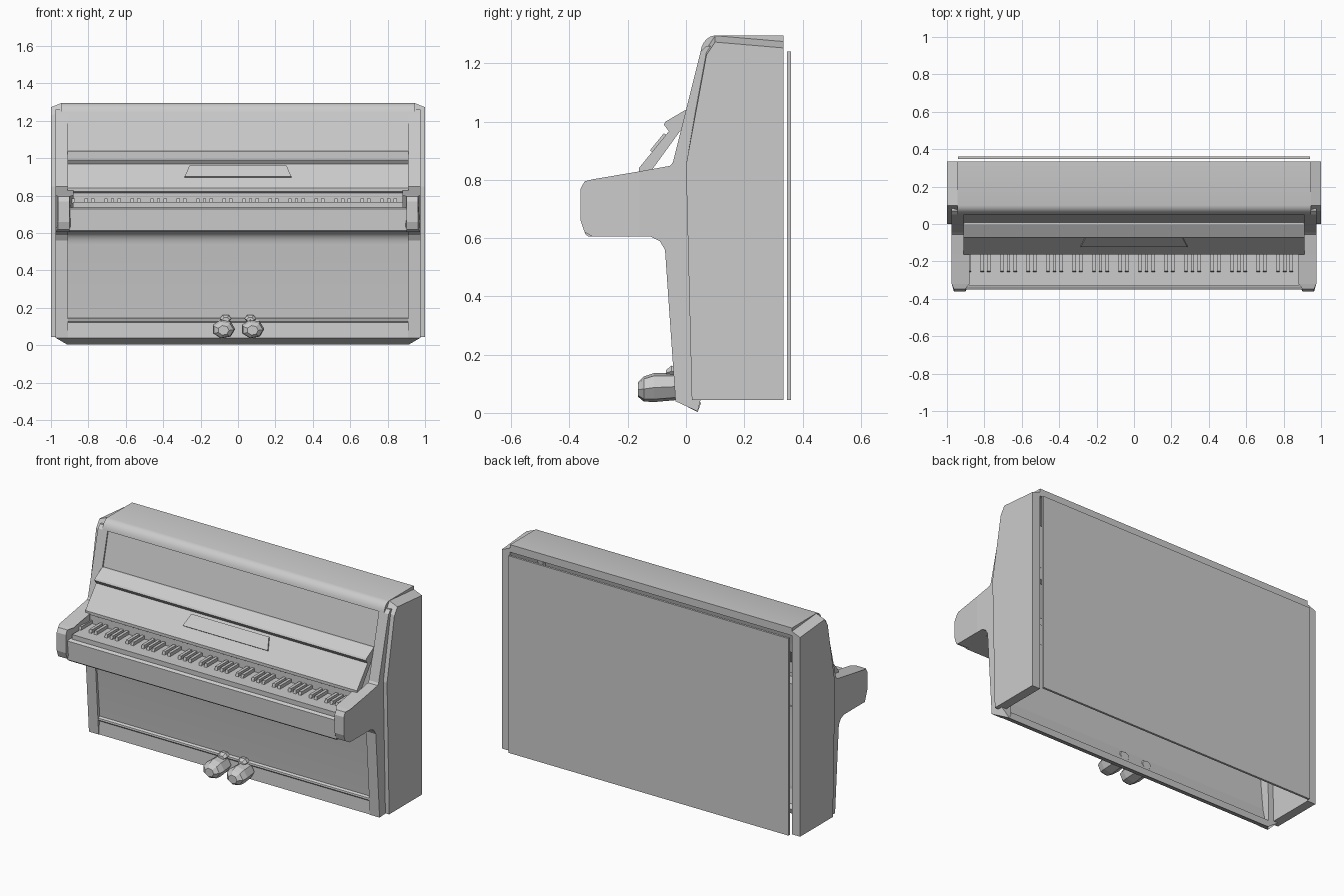
import bpy, bmesh, math
from mathutils import Vector

if "Cube" in bpy.data.objects:
    bpy.data.objects.remove(bpy.data.objects["Cube"])

mat = bpy.data.materials.new("plain_grey")
mat.diffuse_color = (0.6, 0.6, 0.6, 1)
mat.use_nodes = True
mat.node_tree.nodes["Principled BSDF"].inputs["Base Color"].default_value = mat.diffuse_color


def finish(name, bm, smooth=False):
    bmesh.ops.recalc_face_normals(bm, faces=bm.faces)
    me = bpy.data.meshes.new(name)
    bm.to_mesh(me)
    bm.free()
    me.materials.append(mat)
    ob = bpy.data.objects.new(name, me)
    bpy.context.collection.objects.link(ob)
    if smooth:
        bpy.ops.object.select_all(action='DESELECT')
        ob.select_set(True)
        bpy.context.view_layer.objects.active = ob
        bpy.ops.object.shade_smooth_by_angle(angle=math.radians(40))
    return ob


def prism(name, profile, x0, x1, smooth=False, tweak=None):
    """Extrude a (y, z) profile along x; tweak moves single corners."""
    bm = bmesh.new()
    a = [bm.verts.new((x0, y, z)) for y, z in profile]
    b = [bm.verts.new((x1, y, z)) for y, z in profile]
    bm.faces.new(a)
    bm.faces.new(b)
    n = len(profile)
    for i in range(n):
        j = (i + 1) % n
        bm.faces.new((a[i], a[j], b[j], b[i]))
    if tweak:
        for v in bm.verts:
            tweak(v.co)
    return finish(name, bm, smooth)


def mirrored(ob):
    m = ob.modifiers.new("mirror", 'MIRROR')
    m.use_axis[0] = True
    return ob


def rect(y0, y1, z0, z1):
    return [(y0, z0), (y1, z0), (y1, z1), (y0, z1)]


# Outer side slabs, with the top sloping outwards
def slope_top(co):
    if co.z > 1.2 and co.x > 0.99:
        co.z -= 0.022


mirrored(prism("side_slab", [(0.02, 0.045), (0.335, 0.045), (0.335, 1.275), (0.1, 1.295),
                             (0.07, 1.25), (0.0, 0.85)], 0.945, 1.0, tweak=slope_top))

# Inner cheeks: leg, shoulder and upright edge beside the panels
def chamfer_foot(co):
    if co.z < 0.03 and co.x > 0.95:
        co.x -= 0.06


mirrored(prism("side_cheek", [(0.04, 0.005), (0.05, 0.045), (0.03, 0.85), (0.1, 1.26), (0.07, 1.26),
                              (0.05, 1.24), (0.0, 1.04), (-0.045, 0.86), (-0.055, 0.848),
                              (-0.16, 0.829), (-0.16, 0.605), (-0.12, 0.605), (-0.09, 0.59),
                              (-0.072, 0.56), (-0.036, 0.04)], 0.91, 0.975, tweak=chamfer_foot))

# Key block arms with chamfered fronts
def chamfer_arm(co):
    if co.y < -0.34:
        co.x += 0.022 if co.x < 0.92 else -0.012


mirrored(prism("arm", [(-0.16, 0.605), (-0.32, 0.605), (-0.348, 0.62), (-0.362, 0.66), (-0.362, 0.77),
                       (-0.348, 0.795), (-0.32, 0.802), (-0.16, 0.829)], 0.88, 0.975, tweak=chamfer_arm))

# Lid with a rounded front edge
prism("lid", [(0.05, 1.24), (0.053, 1.255), (0.06, 1.27), (0.07, 1.283), (0.084, 1.292), (0.1, 1.296),
              (0.335, 1.296), (0.335, 1.25), (0.1, 1.25)], -0.945, 0.945, smooth=True)

# Upper front panel and the ledge under it
prism("upper_panel", [(0.008, 1.035), (0.06, 1.25), (0.09, 1.25), (0.035, 1.03)], -0.912, 0.912)
prism("ledge", [(-0.06, 0.968), (-0.076, 0.99), (-0.07, 1.0), (-0.002, 1.04), (0.035, 1.04), (0.02, 0.968)],
      -0.911, 0.911)

# Fallboard with its lower nose
prism("fallboard", [(-0.15, 0.765), (-0.15, 0.815), (-0.162, 0.822), (-0.162, 0.84), (-0.058, 0.968),
                    (-0.02, 0.968), (-0.12, 0.83), (-0.12, 0.765)], -0.911, 0.911)

# Trapezoid plate lying on the fallboard
bm = bmesh.new()
along = Vector((0, 0.104, 0.128)).normalized()
out = Vector((0, -0.128, 0.104)).normalized()
base = Vector((0, -0.162, 0.84))
rings = []
for h in (-0.004, 0.009):
    rings.append([bm.verts.new(base + along * d + out * h + Vector((x, 0, 0)))
                  for x, d in ((-0.285, 0.072), (0.285, 0.072), (0.26, 0.148), (-0.26, 0.148))])
for r in rings:
    bm.faces.new(r)
for i in range(4):
    j = (i + 1) % 4
    bm.faces.new((rings[0][i], rings[0][j], rings[1][j], rings[1][i]))
finish("fallboard_plate", bm)

# Key bed and front slip
prism("key_bed", [(-0.05, 0.605), (-0.335, 0.605), (-0.347, 0.615), (-0.35, 0.73), (-0.335, 0.738),
                  (-0.05, 0.738)], -0.9, 0.9)
prism("white_keys", rect(-0.33, -0.13, 0.735, 0.766), -0.882, 0.882)

# Black keys in groups of three and two
bm = bmesh.new()
for octave in range(-2, 6):
    for step in (0, 1, 2, 4, 5):
        x = -0.46 + 0.246 * octave + 0.0351 * step
        if -0.885 < x < 0.87:
            r = bmesh.ops.create_cube(bm, size=1)
            for v in r['verts']:
                taper = 0.008 if v.co.z > 0 and v.co.y < 0 else 0
                v.co = Vector((x + v.co.x * 0.018, -0.205 + v.co.y * 0.11 + taper, 0.772 + v.co.z * 0.028))
finish("black_keys", bm)

# Lower panel curving out under the key bed
prism("lower_panel", [(-0.024, 0.14), (-0.06, 0.54), (-0.064, 0.562), (-0.073, 0.582), (-0.087, 0.597),
                      (-0.11, 0.606), (-0.04, 0.606), (-0.04, 0.54), (0.0, 0.14)], -0.911, 0.911, smooth=True)

# Bottom rail with a small lip
prism("bottom_rail", [(-0.033, 0.04), (-0.028, 0.13), (0.0, 0.13), (0.02, 0.05), (0.052, 0.035), (0.04, 0.003)],
      -0.911, 0.911)
prism("rail_lip", [(-0.033, 0.122), (-0.04, 0.13), (-0.038, 0.14), (-0.026, 0.147), (0.0, 0.147), (0.0, 0.122)],
      -0.911, 0.911)

# Back board, set slightly behind the case
prism("back_board", rect(0.347, 0.36, 0.045, 1.24), -0.94, 0.94)


# Faceted pedals
def pedal(name, rings, sides=7, turn=0.0):
    bm = bmesh.new()
    loops = []
    for x, y, z, rx, rz in rings:
        loops.append([bm.verts.new((x + rx * math.cos(turn + 2 * math.pi * i / sides), y,
                                    z + rz * math.sin(turn + 2 * math.pi * i / sides))) for i in range(sides)])
    bm.faces.new(loops[0])
    bm.faces.new(loops[-1])
    for a, b in zip(loops, loops[1:]):
        for i in range(sides):
            j = (i + 1) % sides
            bm.faces.new((a[i], a[j], b[j], b[i]))
    finish(name, bm)


for side, label in ((-1, "left"), (1, "right")):
    c = side * 0.078
    pedal(label + "_pedal", [(c, -0.164, 0.08, 0.03, 0.026), (c, -0.145, 0.082, 0.056, 0.044),
                             (c, -0.11, 0.087, 0.063, 0.051), (c, -0.04, 0.09, 0.058, 0.048),
                             (c, 0.015, 0.09, 0.03, 0.025)])
    k = side * 0.066
    pedal(label + "_pedal_stem", [(k, -0.068, 0.137, 0.02, 0.012), (k, -0.05, 0.143, 0.032, 0.022),
                                  (k, -0.01, 0.14, 0.03, 0.02)], sides=6)
